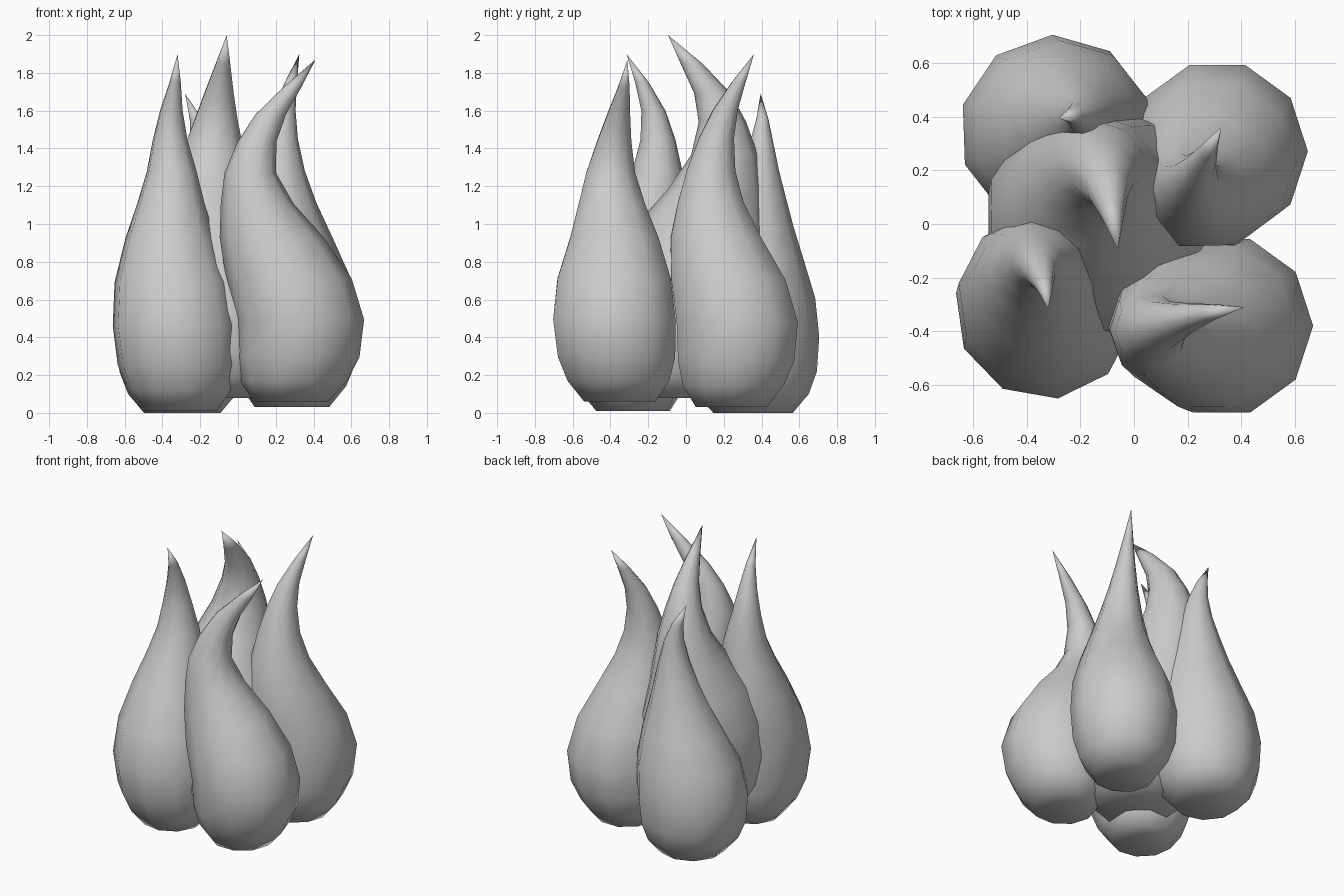
import bpy, bmesh, math
from mathutils import Vector

cube = bpy.data.objects.get("Cube")
if cube:
    bpy.data.objects.remove(cube)

grey = bpy.data.materials.new("plain grey")
grey.use_nodes = True
colour = (0.6, 0.6, 0.6, 1)
grey.diffuse_color = colour
grey.node_tree.nodes["Principled BSDF"].inputs["Base Color"].default_value = colour

SIDES = 10
# Teardrop profile shared by every flame: (height fraction, radius)
PROFILE = [(0, .195), (.06, .277), (.13, .32), (.24, .334), (.36, .308), (.48, .24),
           (.58, .18), (.67, .133), (.76, .092), (.84, .06), (.92, .03)]
# Height fractions at which each spine is given
KEYS = [0, .25, .5, .65, .8, .9, 1]


def spine_at(points, t):
    """Smooth position and slope along the spine at height fraction t."""
    def tangent(i):
        a, b = max(i - 1, 0), min(i + 1, len(KEYS) - 1)
        return (points[b] - points[a]) / (KEYS[b] - KEYS[a])
    i = max(k for k in range(len(KEYS) - 1) if KEYS[k] <= t)
    span = KEYS[i + 1] - KEYS[i]
    u = (t - KEYS[i]) / span
    p, q = points[i], points[i + 1]
    m, n = tangent(i) * span, tangent(i + 1) * span
    pos = (p * (1 + 2 * u) * (1 - u) ** 2 + m * u * (1 - u) ** 2
           + q * u * u * (3 - 2 * u) + n * u * u * (u - 1))
    return pos, tangent(i).lerp(tangent(i + 1), u)


def flame(name, bottom, top, width, turn, spine):
    points = [Vector(p) for p in spine]
    height = top - bottom
    bm = bmesh.new()
    rings = []
    for t, radius in PROFILE:
        centre, slope = spine_at(points, t)
        slope = slope / height
        # Rings widen along the lean so that the body keeps its thickness
        stretch = math.sqrt(1 + 2.3 * slope.length_squared) - 1 if t > .3 else 0
        lean = slope.normalized()
        ring = []
        for k in range(SIDES):
            a = math.tau * k / SIDES + math.radians(turn)
            d = Vector((math.cos(a), math.sin(a))) * radius * width
            d += lean * d.dot(lean) * stretch
            ring.append(bm.verts.new((*(centre + d), bottom + t * height)))
        rings.append(ring)
    # Pointed tip and softly dimpled foot
    tip = bm.verts.new((*points[-1], top))
    dimple = bm.verts.new((*points[0], bottom + .03))
    for k in range(SIDES):
        j = (k + 1) % SIDES
        for low, high in zip(rings, rings[1:]):
            bm.faces.new((low[k], low[j], high[j], high[k]))
        bm.faces.new((rings[-1][k], rings[-1][j], tip))
        bm.faces.new((rings[0][j], rings[0][k], dimple))
    for face in bm.faces:
        face.smooth = True
    mesh = bpy.data.meshes.new(name)
    bm.to_mesh(mesh)
    bm.free()
    mesh.materials.append(grey)
    obj = bpy.data.objects.new(name, mesh)
    bpy.context.collection.objects.link(obj)


flame("front_right_flame", .01, 1.9, 1.01, 26,
      [(-.305, -.28), (-.332, -.315), (-.36, -.21), (-.35, -.155),
       (-.36, -.155), (-.337, -.215), (-.32, -.315)])
flame("front_left_flame", .06, 1.87, 1.02, 0,
      [(.28, -.35), (.325, -.38), (.165, -.38), (.065, -.40),
       (.13, -.37), (.26, -.335), (.41, -.31)])
flame("back_left_flame", .03, 1.9, 1.01, 0,
      [(.285, .24), (.31, .27), (.25, .15), (.22, .13),
       (.23, .18), (.27, .26), (.325, .36)])
flame("back_right_flame", 0, 1.69, 1.08, 20,
      [(-.295, .355), (-.29, .345), (-.23, .365), (-.20, .385),
       (-.185, .395), (-.21, .405), (-.28, .395)])
flame("centre_flame", .08, 2, 1.32, 18,
      [(-.06, -.06), (-.125, -.02), (-.155, .1), (-.135, .2),
       (-.11, .175), (-.085, .06), (-.06, -.095)])
